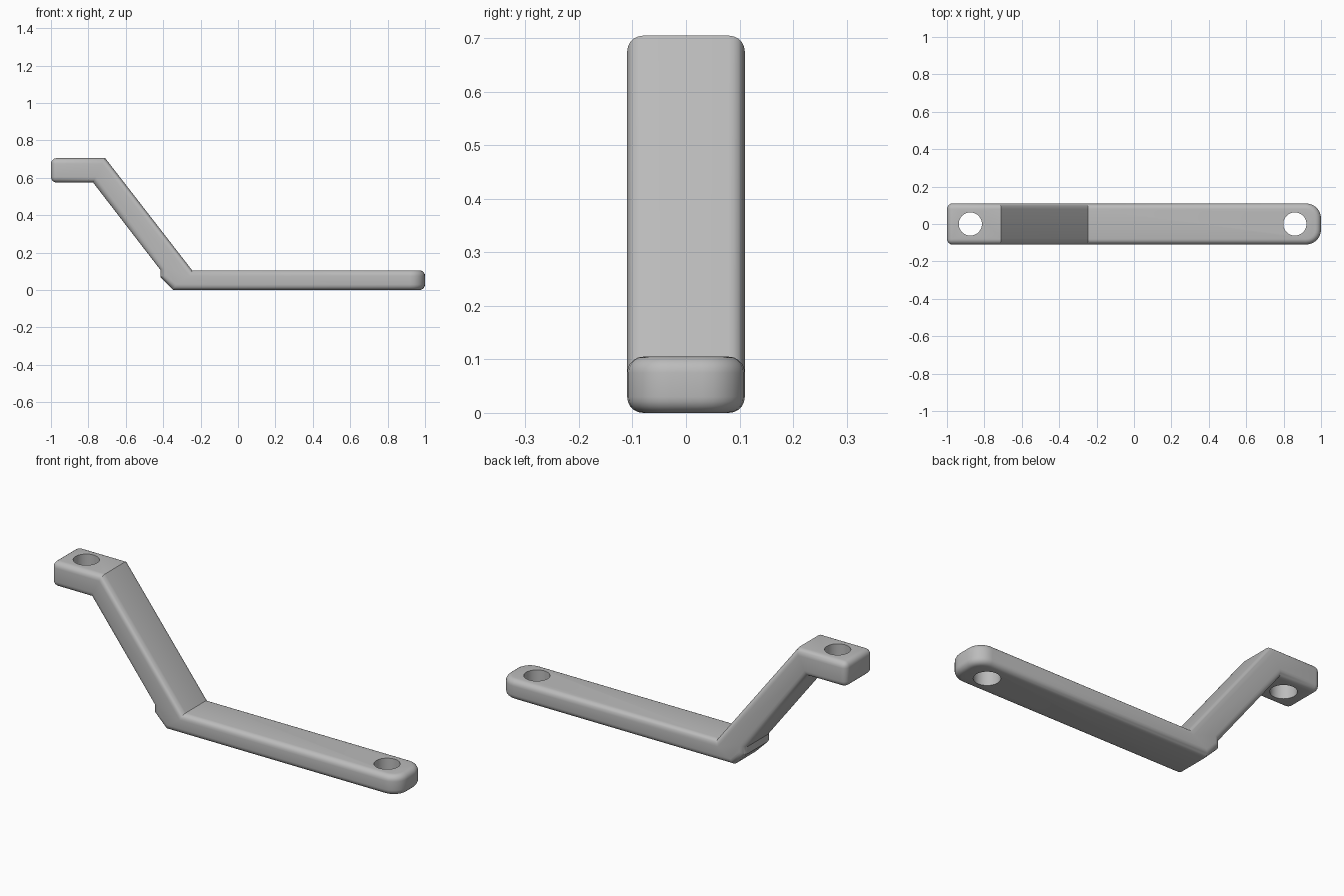
import bpy, bmesh, math

cube = bpy.data.objects.get("Cube")
if cube:
    bpy.data.objects.remove(cube, do_unlink=True)

HALF_WIDTH = 0.11

grey = bpy.data.materials.new("plain grey")
grey.use_nodes = True
colour = (0.5, 0.5, 0.5, 1)
grey.diffuse_color = colour
grey.node_tree.nodes["Principled BSDF"].inputs["Base Color"].default_value = colour

# Side profile (x, z) of the cranked arm
profile = [(-1, 0.575), (-0.775, 0.575), (-0.415, 0.108), (-0.415, 0.07),
           (-0.345, 0), (1, 0), (1, 0.105), (-0.245, 0.105),
           (-0.71, 0.705), (-1, 0.705)]

bm = bmesh.new()
side = bm.faces.new([bm.verts.new((x, -HALF_WIDTH, z)) for x, z in profile])
grown = bmesh.ops.extrude_face_region(bm, geom=[side])
bmesh.ops.translate(bm, vec=(0, 2 * HALF_WIDTH, 0),
                    verts=[v for v in grown["geom"] if isinstance(v, bmesh.types.BMVert)])
bmesh.ops.recalc_face_normals(bm, faces=bm.faces)


def runs_across(edge):
    a, b = (v.co for v in edge.verts)
    return abs(a.x - b.x) < 1e-4 and abs(a.z - b.z) < 1e-4


def round_edges(edges, radius, segments):
    bmesh.ops.bevel(bm, geom=edges, offset=radius, segments=segments, profile=0.5,
                    affect='EDGES', clamp_overlap=False)


# Rounded tip of the long end
round_edges([e for e in bm.edges if not runs_across(e)
             and all(v.co.x > 0.99 for v in e.verts)], 0.08, 6)

# Softened outline; the bends across the arm stay crisp
round_edges([e for e in bm.edges if e.calc_face_angle(0) > math.radians(30)
             and (not runs_across(e) or abs(e.verts[0].co.x) > 0.99)], 0.03, 5)
bmesh.ops.recalc_face_normals(bm, faces=bm.faces)

mesh = bpy.data.meshes.new("bracket_arm")
bm.to_mesh(mesh)
bm.free()
mesh.materials.append(grey)
arm = bpy.data.objects.new("bracket_arm", mesh)
bpy.context.collection.objects.link(arm)


# Bolt holes through both ends
def cut_hole(x, z):
    bpy.ops.mesh.primitive_cylinder_add(vertices=48, radius=0.062, depth=0.4,
                                        location=(x, 0, z))
    cutter = bpy.context.object
    cutter.name = "hole_cutter"
    cutter.hide_render = True
    cutter.data.materials.append(grey)
    bpy.ops.object.select_all(action='DESELECT')
    arm.select_set(True)
    bpy.context.view_layer.objects.active = arm
    hole = arm.modifiers.new("bolt_hole", 'BOOLEAN')
    hole.operation = 'DIFFERENCE'
    hole.solver = 'EXACT'
    hole.object = cutter
    bpy.ops.object.modifier_apply(modifier=hole.name)
    bpy.data.objects.remove(cutter, do_unlink=True)


cut_hole(-0.875, 0.64)
cut_hole(0.86, 0.05)

bpy.ops.object.shade_smooth_by_angle(angle=math.radians(30))
